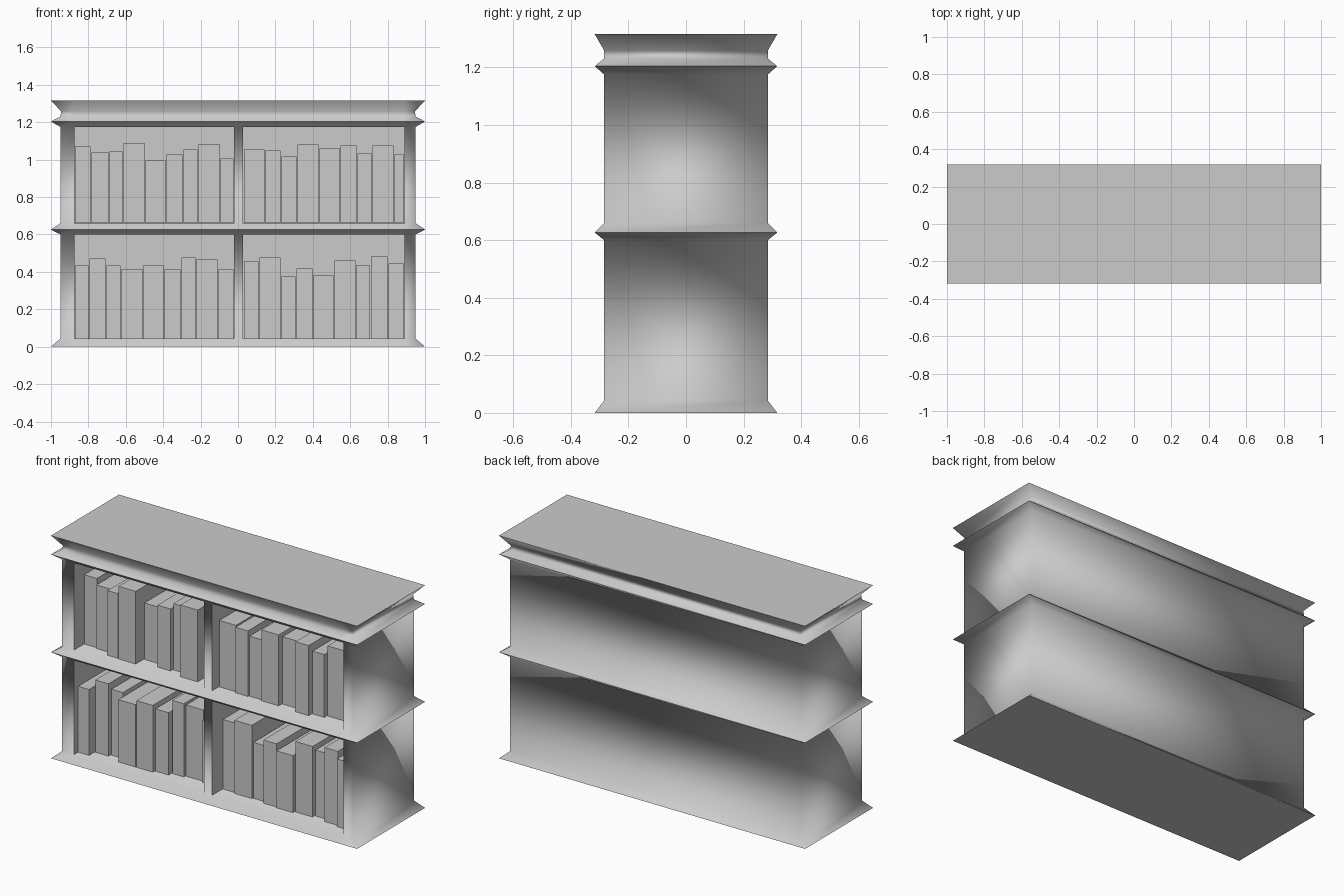
import bpy, bmesh, math

if "Cube" in bpy.data.objects:
    bpy.data.objects.remove(bpy.data.objects["Cube"])

BACK = 0.21                                    # depth of the shelf recesses
STOPS = [-0.873, -0.022, 0.028, 0.889]         # sides of the two openings
# case profile: z, half width, half depth
PROFILE = [(0, 1, .317), (.043, .95, .284), (.60, .95, .284), (.626, 1, .317),
           (.66, .95, .284), (1.175, .95, .284), (1.204, 1, .317),
           (1.231, .95, .284), (1.258, .945, .284), (1.315, 1, .317)]
OPEN_ROWS = (1, 4)


def finish(bm, name, smooth=None):
    bmesh.ops.recalc_face_normals(bm, faces=bm.faces[:])
    mesh = bpy.data.meshes.new(name)
    bm.to_mesh(mesh)
    bm.free()
    ob = bpy.data.objects.new(name, mesh)
    bpy.context.collection.objects.link(ob)
    if smooth:
        bpy.ops.object.select_all(action='DESELECT')
        ob.select_set(True)
        bpy.context.view_layer.objects.active = ob
        bpy.ops.object.shade_smooth_by_angle(angle=math.radians(smooth))
    return ob


# Case: stacked outlines with mouldings, two recesses per shelf row
bm = bmesh.new()
rings = []
for z, hx, hy in PROFILE:
    pts = [(x, -hy) for x in [-hx] + STOPS + [hx]] + [(hx, hy), (-hx, hy)]
    rings.append([bm.verts.new((x, y, z)) for x, y in pts])
n = len(rings[0])
for r in range(len(rings) - 1):
    lo, hi = rings[r], rings[r + 1]
    for i in range(n):
        j = (i + 1) % n
        quad = [lo[i], lo[j], hi[j], hi[i]]
        if r in OPEN_ROWS and i in (1, 3):
            inner = [bm.verts.new((v.co.x, BACK, v.co.z)) for v in quad]
            for k in range(4):
                m = (k + 1) % 4
                bm.faces.new([quad[k], quad[m], inner[m], inner[k]])
            bm.faces.new(inner)
        else:
            bm.faces.new(quad)
bm.faces.new(rings[0])
bm.faces.new(rings[-1])
finish(bm, "bookcase", 70)

# Books: per compartment (left, right, floor, [(left edge, top z, front y)])
ROWS = {
    "upper_left_books": (-.022, .66, [
        (-.873, 1.07, -.19), (-.786, 1.037, -.20), (-.69, 1.043, -.236),
        (-.615, 1.09, -.24), (-.497, .995, -.166), (-.385, 1.027, -.205),
        (-.294, 1.053, -.185), (-.214, 1.085, -.235), (-.096, 1.005, -.16)]),
    "upper_right_books": (.889, .66, [
        (.03, 1.053, -.22), (.144, 1.048, -.232), (.23, 1.016, -.225),
        (.316, 1.08, -.235), (.433, 1.059, -.205), (.545, 1.075, -.245),
        (.636, 1.032, -.215), (.717, 1.075, -.19), (.834, 1.027, -.17)]),
    "lower_left_books": (-.022, .043, [
        (-.873, .433, -.247), (-.797, .471, -.195), (-.706, .433, -.175),
        (-.626, .412, -.225), (-.508, .438, -.225), (-.396, .412, -.207),
        (-.305, .476, -.18), (-.225, .465, -.165), (-.107, .412, -.18)]),
    "lower_right_books": (.889, .043, [
        (.03, .455, -.185), (.112, .476, -.195), (.23, .374, -.187),
        (.31, .417, -.207), (.4, .38, -.215), (.513, .46, -.2),
        (.63, .433, -.18), (.71, .481, -.21), (.802, .444, -.225)]),
}
for name, (end, floor, books) in ROWS.items():
    bm = bmesh.new()
    for k, (x0, top, front) in enumerate(books):
        x1 = (books[k + 1][0] if k + 1 < len(books) else end) - .003
        y1 = BACK - .005
        for v in bmesh.ops.create_cube(bm, size=1)["verts"]:
            v.co = (x1 if v.co.x > 0 else x0 + .002,
                    y1 if v.co.y > 0 else front,
                    top if v.co.z > 0 else floor + .001)
    finish(bm, name)
